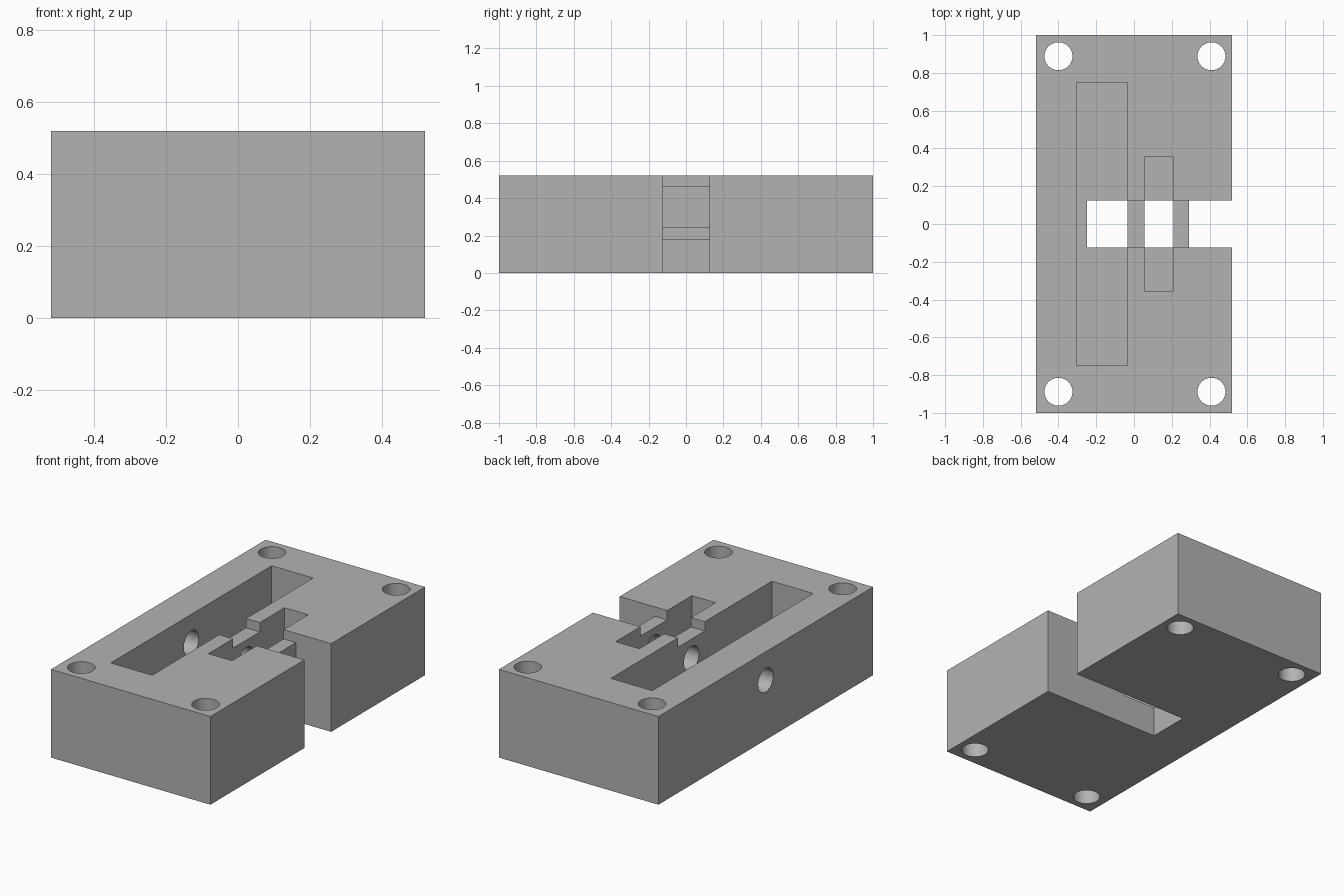
import bpy, math

default = bpy.data.objects.get("Cube")
if default:
    bpy.data.objects.remove(default, do_unlink=True)

# Single grey material
grey = bpy.data.materials.new("mid_grey")
grey.use_nodes = True
colour = (0.45, 0.45, 0.45, 1)
grey.diffuse_color = colour
grey.node_tree.nodes["Principled BSDF"].inputs["Base Color"].default_value = colour

HEIGHT = 0.52
AXIS_Z = 0.352      # shaft bore height
SLOT = 0.125        # half width of the side slot


def box(name, x, y, z):
    """Box from (min, max) ranges."""
    bpy.ops.mesh.primitive_cube_add(size=1)
    ob = bpy.context.object
    ob.name = name
    for v in ob.data.vertices:
        v.co = [r[0] if c < 0 else r[1] for c, r in zip(v.co, (x, y, z))]
    ob.data.materials.append(grey)
    return ob


def rod(name, radius, length, location, rotation=(0, 0, 0)):
    bpy.ops.mesh.primitive_cylinder_add(vertices=48, radius=radius, depth=length,
                                        location=location, rotation=rotation)
    ob = bpy.context.object
    ob.name = name
    ob.data.materials.append(grey)
    return ob


def cut(target, cutters):
    """Subtract the cutters, apply, and remove them."""
    bpy.ops.object.select_all(action='DESELECT')
    bpy.context.view_layer.objects.active = target
    target.select_set(True)
    for c in cutters:
        mod = target.modifiers.new("cut", 'BOOLEAN')
        mod.operation = 'DIFFERENCE'
        mod.solver = 'EXACT'
        mod.object = c
        bpy.ops.object.modifier_apply(modifier=mod.name)
        bpy.data.objects.remove(c, do_unlink=True)
    bpy.ops.object.shade_smooth_by_angle(angle=math.radians(30))


def shaft_bore():
    # Runs in from the closed side and stops inside the outer bridge
    start, end = -0.7, 0.25
    return rod("shaft_bore", 0.07, end - start, ((start + end) / 2, 0, AXIS_Z),
               (0, math.pi / 2, 0))


# Main block with slot, two pockets, corner bolt holes and the shaft bore
block = box("block", (-0.52, 0.52), (-1, 1), (0, HEIGHT))
cutters = [
    box("slot", (-0.25, 0.7), (-SLOT, SLOT), (-0.1, 0.7)),
    box("long_pocket", (-0.305, -0.035), (-0.75, 0.75), (0.18, 0.7)),
    box("short_pocket", (0.055, 0.21), (-0.355, 0.355), (0.24, 0.7)),
    shaft_bore(),
]
for x in (-0.4, 0.41):
    for y in (-0.888, 0.888):
        cutters.append(rod("bolt_hole", 0.074, 1, (x, y, HEIGHT / 2)))
cut(block, cutters)

# Bridges spanning the slot, drilled for the shaft
for name, span in (("inner_bridge", (-0.035, 0.055)), ("outer_bridge", (0.21, 0.29))):
    bridge = box(name, span, (-SLOT, SLOT), (0.24, 0.465))
    cut(bridge, [shaft_bore()])
